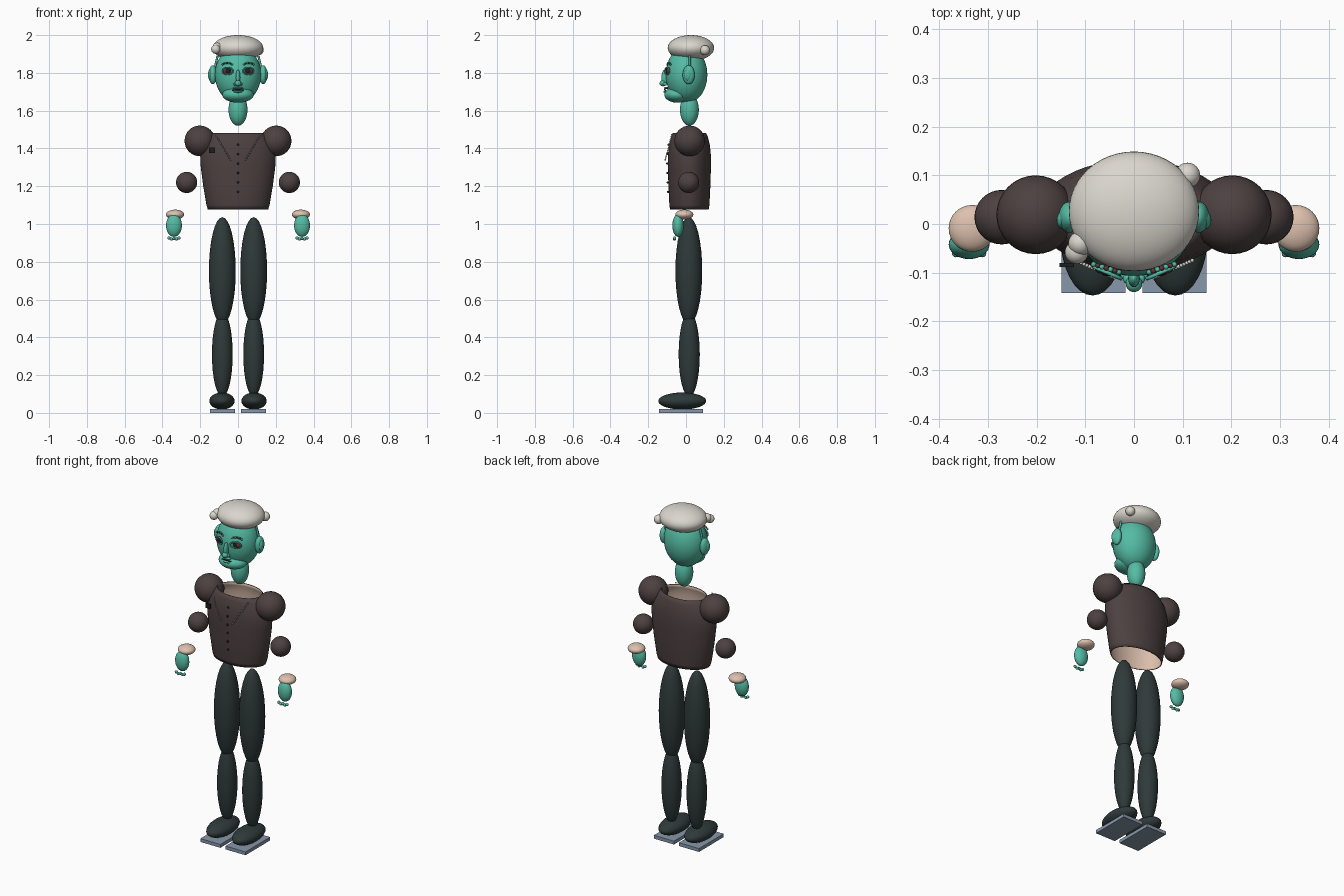
import bpy, bmesh, math

if "Cube" in bpy.data.objects:
    bpy.data.objects.remove(bpy.data.objects["Cube"], do_unlink=True)


def material(name, r, g, b):
    m = bpy.data.materials.new(name)
    m.use_nodes = True
    m.diffuse_color = (r, g, b, 1)
    m.node_tree.nodes["Principled BSDF"].inputs["Base Color"].default_value = (r, g, b, 1)
    return m


SKIN = material("sea green skin", 0.09, 0.50, 0.37)
HAIR = material("pale grey hair", 0.70, 0.67, 0.61)
JACKET = material("brown jacket", 0.075, 0.053, 0.053)
TAN = material("peach cloth", 0.72, 0.53, 0.42)
TROUSER = material("charcoal trousers", 0.028, 0.042, 0.041)
SOLE = material("slate sole", 0.24, 0.31, 0.40)
DARK = material("black detail", 0.012, 0.014, 0.016)
MAROON = material("maroon detail", 0.13, 0.035, 0.04)


def finish(bm, name, mat, smooth=True):
    me = bpy.data.meshes.new(name)
    for f in bm.faces:
        f.smooth = smooth
    bm.to_mesh(me)
    bm.free()
    ob = bpy.data.objects.new(name, me)
    bpy.context.collection.objects.link(ob)
    me.materials.append(mat)
    return ob


def ball(name, mat, loc, size, seg=32):
    """Ellipsoid with half sizes; a single number gives a sphere."""
    bm = bmesh.new()
    bmesh.ops.create_uvsphere(bm, u_segments=seg, v_segments=seg // 2, radius=1)
    ob = finish(bm, name, mat)
    ob.location = loc
    ob.scale = size if isinstance(size, tuple) else (size,) * 3
    return ob


def block(name, mat, loc, size):
    bm = bmesh.new()
    bmesh.ops.create_cube(bm, size=1)
    ob = finish(bm, name, mat, False)
    ob.location, ob.scale = loc, size
    return ob


def tube(name, mat, points, radius):
    cu = bpy.data.curves.new(name, "CURVE")
    cu.dimensions = "3D"
    cu.bevel_depth, cu.bevel_resolution, cu.use_fill_caps = radius, 2, True
    sp = cu.splines.new("POLY")
    sp.points.add(len(points) - 1)
    for p, co in zip(sp.points, points):
        p.co = (*co, 1)
    cu.materials.append(mat)
    ob = bpy.data.objects.new(name, cu)
    bpy.context.collection.objects.link(ob)


# Jacket body: open oval shell with a peach lining
profile = [(1.077, 0.16, 0.102), (1.10, 0.167, 0.106), (1.20, 0.184, 0.111),
           (1.30, 0.197, 0.114), (1.36, 0.20, 0.114), (1.42, 0.185, 0.108),
           (1.46, 0.158, 0.098), (1.483, 0.138, 0.088)]
CY, N = 0.018, 48
bm = bmesh.new()
rings = []
for z, a, b in profile:
    rings.append([bm.verts.new((a * math.cos(t), CY + b * math.sin(t), z))
                  for t in (2 * math.pi * i / N for i in range(N))])
for lo, hi in zip(rings, rings[1:]):
    for i in range(N):
        j = (i + 1) % N
        bm.faces.new((lo[i], lo[j], hi[j], hi[i]))
jacket = finish(bm, "jacket_body", JACKET)
jacket.data.materials.append(TAN)
shell = jacket.modifiers.new("lining", "SOLIDIFY")
shell.thickness, shell.offset, shell.material_offset = 0.004, -1, 1


def jacket_front(x, z):
    """Depth of the jacket's front surface."""
    for (z0, a0, b0), (z1, a1, b1) in zip(profile, profile[1:]):
        if z0 <= z <= z1:
            t = (z - z0) / (z1 - z0)
            a, b = a0 + t * (a1 - a0), b0 + t * (b1 - b0)
            return CY - b * math.sqrt(max(0, 1 - (x / a) ** 2))
    return CY


# Buttons and breast badge
for i in range(6):
    z = 1.42 - i * 0.05
    ball("button", DARK, (0, jacket_front(0, z) - 0.003, z), 0.006, 12)
block("breast_badge", DARK, (-0.138, -0.084, 1.39), (0.03, 0.008, 0.028))

# Head
ball("neck", SKIN, (0, 0.018, 1.605), (0.05, 0.05, 0.085))
ball("head", SKIN, (0, 0.003, 1.79), (0.122, 0.11, 0.15), 48)
ball("jaw", SKIN, (0, -0.045, 1.685), (0.083, 0.07, 0.043))
ball("nose_bridge", SKIN, (0, -0.112, 1.775), (0.012, 0.018, 0.042), 20)
ball("nose_tip", SKIN, (0, -0.122, 1.745), (0.017, 0.018, 0.016), 20)
tube("mouth", DARK, [(x / 100, -0.114 + abs(x) * 0.002, 1.711 - 0.0004 * x * x)
                     for x in range(-3, 4)], 0.003)
ball("upper_lip", SKIN, (0, -0.105, 1.72), (0.028, 0.012, 0.006), 20)
ball("lower_lip", SKIN, (0, -0.108, 1.70), (0.024, 0.012, 0.006), 20)

# Hair with small knots
ball("hair", HAIR, (0, 0.026, 1.932), (0.134, 0.123, 0.068), 48)
ball("front_knot_upper", HAIR, (-0.110, -0.04, 1.935), 0.025)
ball("front_knot_lower", HAIR, (-0.118, -0.058, 1.925), 0.024)
ball("back_knot", HAIR, (0.11, 0.1, 1.92), 0.026)

for side, s in (("left", 1), ("right", -1)):
    # Face details
    ball(side + "_ear", SKIN, (s * 0.133, 0.014, 1.79), (0.022, 0.032, 0.05))
    ball(side + "_ear_bowl", SKIN, (s * 0.148, 0.008, 1.79), (0.011, 0.018, 0.03), 20)
    tube(side + "_sideburn", SKIN, [(s * 0.122, 0.02, 1.83), (s * 0.108, 0.02, 1.89)], 0.006)
    ball(side + "_nostril", SKIN, (s * 0.014, -0.112, 1.741), (0.009, 0.011, 0.009), 16)
    ball(side + "_eye", MAROON, (s * 0.055, -0.092, 1.81), (0.026, 0.012, 0.019), 24)
    ball(side + "_iris", DARK, (s * 0.053, -0.1, 1.81), (0.015, 0.007, 0.014), 20)
    for k, (rise, mat, r) in enumerate(((0.018, SKIN, 0.004), (-0.018, SKIN, 0.004))):
        tube(side + "_eyelid", mat,
             [(s * (0.055 + 0.028 * math.cos(t)), -0.1 + 0.012 * math.cos(t),
               1.81 + rise * math.sin(t))
              for t in (math.pi * i / 10 for i in range(11))], r)
    for i in range(7):
        u = i / 3 - 1
        ball(side + "_brow_bead", MAROON if i % 2 else SKIN,
             (s * (0.057 + 0.026 * u), -0.091 + 0.008 * u, 1.853 - 0.008 * u * u),
             0.0055, 12)

    # Beaded lapel
    for i in range(15):
        t = i / 14
        x, z = s * (0.12 - 0.08 * t), 1.473 - 0.133 * t
        ball(side + "_lapel_bead", HAIR,
             (x, min(jacket_front(x, z) - 0.002, -0.075 - 0.035 * t), z), 0.0042, 10)

    # Arms and hands
    ball(side + "_shoulder", JACKET, (s * 0.202, 0.019, 1.44), 0.081)
    ball(side + "_elbow", JACKET, (s * 0.272, 0.014, 1.22), 0.056)
    ball(side + "_cuff", TAN, (s * 0.333, -0.009, 1.05), (0.048, 0.048, 0.026))
    ball(side + "_hand", SKIN, (s * 0.339, -0.042, 0.992), (0.042, 0.03, 0.06))
    for i in range(5):
        u = i / 2 - 1
        ball(side + "_finger", SKIN,
             (s * (0.339 + 0.027 * u), -0.06, 0.924 + 0.008 * math.cos(u * 2 * math.pi) * abs(u) - 0.006 * (abs(u) == 1)),
             0.0085, 12)

    # Legs and shoes
    ball(side + "_thigh", TROUSER, (s * 0.083, 0.015, 0.752), (0.071, 0.071, 0.284))
    ball(side + "_shin", TROUSER, (s * 0.083, 0.017, 0.31), (0.055, 0.056, 0.225))
    ball(side + "_shoe", TROUSER, (s * 0.085, -0.02, 0.063), (0.067, 0.127, 0.045))
    block(side + "_sole", SOLE, (s * 0.083, -0.026, 0.01), (0.132, 0.232, 0.02))
